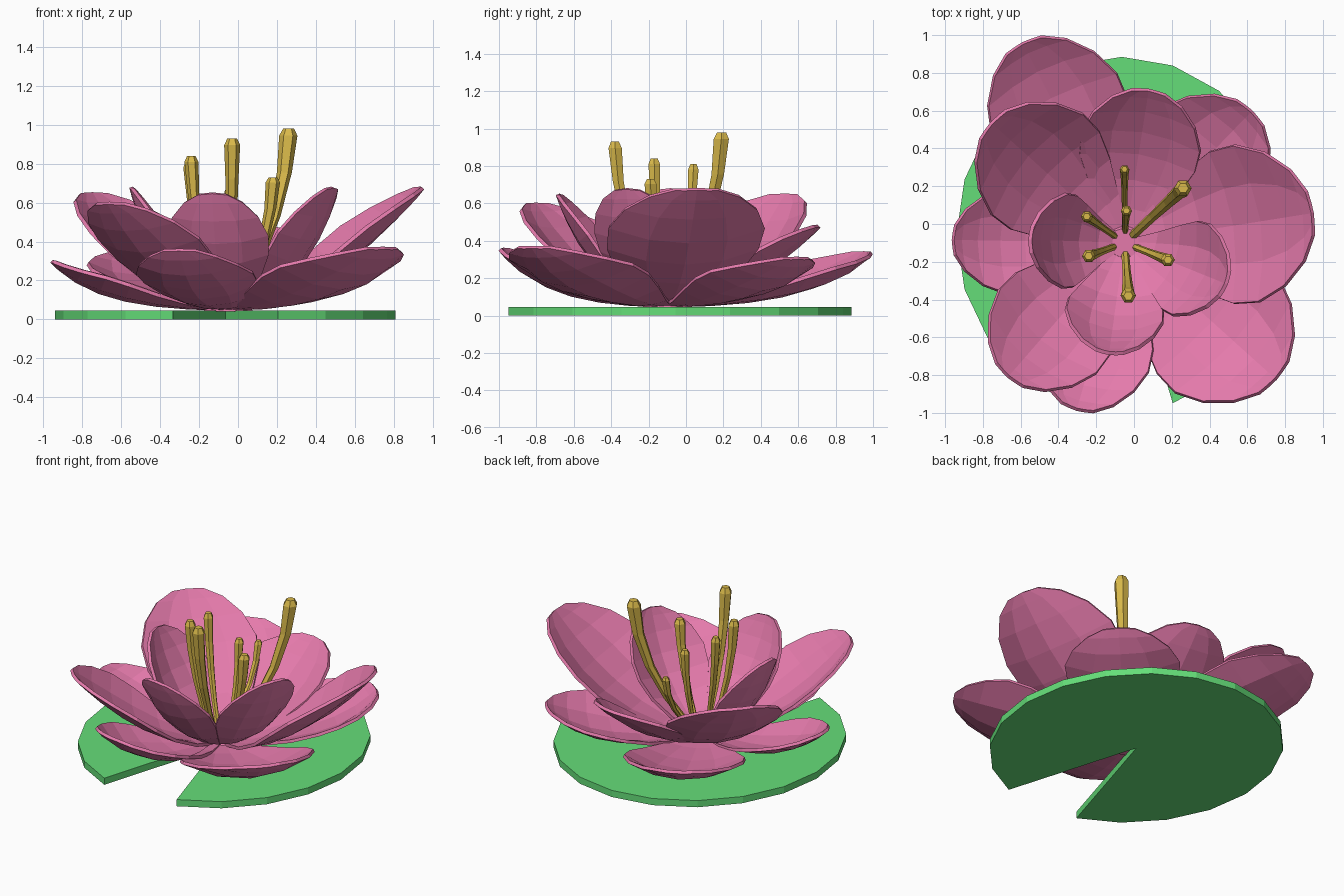
import bpy, bmesh, math
from mathutils import Vector, Matrix

if "Cube" in bpy.data.objects:
    bpy.data.objects.remove(bpy.data.objects["Cube"])

CX, CY = -0.05, -0.10  # flower centre


def material(name, col):
    m = bpy.data.materials.new(name)
    m.diffuse_color = (*col, 1)
    m.use_nodes = True
    m.node_tree.nodes["Principled BSDF"].inputs["Base Color"].default_value = m.diffuse_color
    return m


PINK = material("petal_pink", (0.78, 0.195, 0.41))
GREEN = material("pad_green", (0.13, 0.73, 0.19))
GOLD = material("stamen_gold", (0.70, 0.49, 0.07))


def finish(bm, name, mat):
    bmesh.ops.recalc_face_normals(bm, faces=bm.faces)
    me = bpy.data.meshes.new(name)
    bm.to_mesh(me)
    bm.free()
    me.materials.append(mat)
    ob = bpy.data.objects.new(name, me)
    bpy.context.collection.objects.link(ob)
    return ob


# Lily pad: 20-sided ellipse with a wedge notch at the front
bm = bmesh.new()
ring = [(-0.065 + 0.875 * math.cos(math.radians(a)), -0.055 + 0.94 * math.sin(math.radians(a)), 0)
        for a in range(-72, 253, 18)]
verts = [bm.verts.new(p) for p in [(-0.065, -0.055, 0)] + ring]
face = bm.faces.new(verts)
ext = bmesh.ops.extrude_face_region(bm, geom=[face])
bmesh.ops.translate(bm, vec=(0, 0, 0.045),
                    verts=[v for v in ext["geom"] if isinstance(v, bmesh.types.BMVert)])
finish(bm, "lily_pad", GREEN)

# Small hub joining the petals
bm = bmesh.new()
bmesh.ops.create_cone(bm, cap_ends=True, segments=10, radius1=0.14, radius2=0.08, depth=0.05,
                      matrix=Matrix.Translation((CX, CY, 0.065)))
finish(bm, "flower_hub", PINK)

# (position along petal, relative width)
ROWS = [(0.03, 0.14), (0.2, 0.48), (0.38, 0.78), (0.55, 0.97), (0.7, 1.0),
        (0.84, 0.85), (0.94, 0.58), (0.99, 0.28)]


def petal(name, angle, reach, tip_z, half_w, bulge, cup, lin, curl):
    a = math.radians(angle)
    out, side = Vector((math.cos(a), math.sin(a), 0)), Vector((-math.sin(a), math.cos(a), 0))
    h = tip_z - 0.055

    def centre(t):
        r = reach * (t + bulge * t * (1 - t))
        rise = lin * t + (1 - lin - curl) * t * t + curl * t ** 5
        return Vector((CX, CY, 0.055)) + out * r + Vector((0, 0, h * rise))

    bm = bmesh.new()
    grid = []
    for t, w in ROWS:
        tangent = (centre(t + 0.01) - centre(t - 0.01)).normalized()
        normal = tangent.cross(side)
        grid.append([bm.verts.new(centre(t) + side * (u * w * half_w)
                                  + normal * (cup * half_w * (u * w) ** 2)
                                  + tangent * (0.01 * (1 - abs(u))))
                     for u in (-1, -0.5, 0, 0.5, 1)])
    for r0, r1 in zip(grid, grid[1:]):
        for i in range(4):
            bm.faces.new((r0[i], r0[i + 1], r1[i + 1], r1[i]))
    ob = finish(bm, name, PINK)
    mod = ob.modifiers.new("thickness", "SOLIDIFY")
    mod.thickness = 0.02
    mod.offset = 0


# Petals: angle, reach, tip height, half width
OUTER = [(117, 1.19, 0.34, 0.37), (46, 0.97, 0.31, 0.35), (-42, 1.08, 0.37, 0.41),
         (-106, 0.92, 0.36, 0.31), (179, 0.91, 0.30, 0.28)]
MIDDLE = [(138, 0.95, 0.65, 0.36), (81, 0.82, 0.48, 0.32), (9, 1.01, 0.68, 0.42),
          (-131, 0.94, 0.60, 0.34)]
INNER = [(178, 0.50, 0.68, 0.25), (-98, 0.59, 0.65, 0.26), (-22, 0.58, 0.68, 0.26)]
for label, group, *shape in (("outer", OUTER, 0.08, 0.3, 0.0, 0.5),
                             ("middle", MIDDLE, 0.1, 0.27, 0.2, 0.0),
                             ("inner", INNER, 0.45, 0.36, 0.3, 0.0)):
    for i, p in enumerate(group):
        petal(f"{label}_petal_{i + 1}", *p, *shape)

# Stamens: tip x, y, z and tip radius
STAMENS = [(0.26, 0.19, 0.98, 0.047), (-0.03, -0.38, 0.93, 0.041), (-0.24, -0.17, 0.84, 0.036),
           (0.18, -0.19, 0.73, 0.037), (-0.25, 0.04, 0.81, 0.032), (-0.04, 0.07, 0.68, 0.030),
           (-0.05, 0.29, 0.58, 0.026)]
for k, (x, y, z, rad) in enumerate(STAMENS):
    tip = Vector((x, y, 0))
    c = Vector((CX, CY, 0))
    base = c + (tip - c).normalized() * 0.06
    bm = bmesh.new()
    rings = []
    for t, s in ((0, 0.5), (0.25, 0.55), (0.5, 0.68), (0.75, 0.82), (0.96, 1.0), (1.0, 0.6)):
        p = base.lerp(tip, 1.9 * t - 0.9 * t * t)
        p.z = 0.08 + (z - 0.08) * t
        rings.append([bm.verts.new(p + Vector((math.cos(j * math.pi / 3), math.sin(j * math.pi / 3), 0)) * rad * s)
                      for j in range(6)])
    for r0, r1 in zip(rings, rings[1:]):
        for j in range(6):
            n = (j + 1) % 6
            bm.faces.new((r0[j], r0[n], r1[n], r1[j]))
    bm.faces.new(rings[0][::-1])
    bm.faces.new(rings[-1])
    finish(bm, f"stamen_{k + 1}", GOLD)
